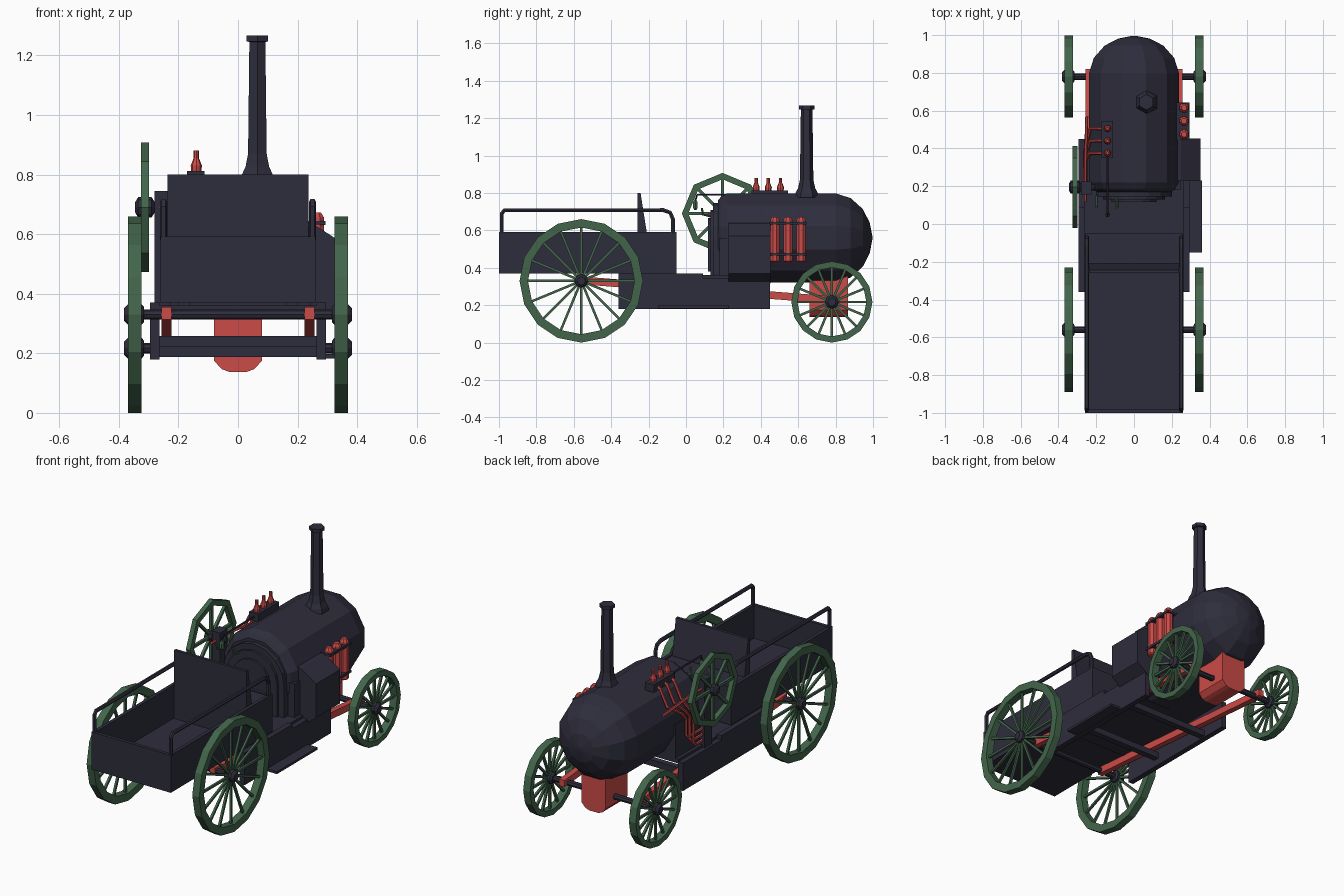
import bpy, bmesh
from math import sin, cos, pi
from mathutils import Vector, Matrix

if "Cube" in bpy.data.objects:
    bpy.data.objects.remove(bpy.data.objects["Cube"])


def mat(name, col):
    m = bpy.data.materials.new(name)
    m.diffuse_color = (*col, 1)
    m.use_nodes = True
    m.node_tree.nodes["Principled BSDF"].inputs["Base Color"].default_value = m.diffuse_color
    return m


IRON = mat("dark_iron", (0.027, 0.026, 0.045))
GREEN = mat("green_paint", (0.055, 0.13, 0.07))
RED = mat("red_paint", (0.6, 0.07, 0.065))


def finish(name, bm, m):
    bmesh.ops.recalc_face_normals(bm, faces=bm.faces)
    me = bpy.data.meshes.new(name)
    bm.to_mesh(me)
    bm.free()
    me.materials.append(m)
    ob = bpy.data.objects.new(name, me)
    bpy.context.collection.objects.link(ob)
    return ob


def box(name, x0, x1, y0, y1, z0, z1, m=IRON):
    bm = bmesh.new()
    bmesh.ops.create_cube(bm, size=1, matrix=Matrix.Translation(
        ((x0 + x1) / 2, (y0 + y1) / 2, (z0 + z1) / 2)) @ Matrix.Diagonal((x1 - x0, y1 - y0, z1 - z0, 1)))
    return finish(name, bm, m)


def prism(name, pts, axis, a, b, m=IRON):
    """Extrude a flat profile along axis: x takes (y,z) points, y takes (x,z) points."""
    put = {"x": lambda p, t: (t, p[0], p[1]), "y": lambda p, t: (p[0], t, p[1])}[axis]
    bm = bmesh.new()
    A = [bm.verts.new(put(p, a)) for p in pts]
    B = [bm.verts.new(put(p, b)) for p in pts]
    bm.faces.new(A)
    bm.faces.new(B)
    for i in range(len(pts)):
        j = (i + 1) % len(pts)
        bm.faces.new((A[i], A[j], B[j], B[i]))
    return finish(name, bm, m)


def revolve(bm, prof, axis, c, n, phase=0.0, closed=False):
    """Spin (along, radius) points round an axis through c."""
    c = Vector(c)
    rings = []
    for t, r in prof:
        ring = []
        for k in range(n):
            a = phase + 2 * pi * k / n
            u, v = r * cos(a), r * sin(a)
            ring.append(bm.verts.new(c + Vector({"x": (t, u, v), "y": (u, t, v), "z": (u, v, t)}[axis])))
        rings.append(ring)
    count = len(rings)
    for i in range(count if closed else count - 1):
        P, Q = rings[i], rings[(i + 1) % count]
        for k in range(n):
            l = (k + 1) % n
            bm.faces.new((P[k], P[l], Q[l], Q[k]))
    if not closed:
        bm.faces.new(rings[0])
        bm.faces.new(rings[-1])


def lathe(name, prof, axis, c, n, m=IRON, phase=0.0):
    bm = bmesh.new()
    revolve(bm, prof, axis, c, n, phase)
    return finish(name, bm, m)


def pipe(name, pts, r, m=IRON):
    cu = bpy.data.curves.new(name, "CURVE")
    cu.dimensions = "3D"
    cu.bevel_depth, cu.bevel_resolution, cu.use_fill_caps = r, 1, True
    s = cu.splines.new("POLY")
    s.points.add(len(pts) - 1)
    for p, co in zip(s.points, pts):
        p.co = (*co, 1)
    s.use_smooth = False
    cu.materials.append(m)
    ob = bpy.data.objects.new(name, cu)
    bpy.context.collection.objects.link(ob)
    return ob


def wheel(name, c, R, rim, w, sides, spokes, sw, phase=0.0):
    bm = bmesh.new()
    h = w / 2
    revolve(bm, [(-h, R), (h, R), (h, R - rim), (-h, R - rim)], "x", c, sides, phase, True)
    for k in range(spokes):
        M = Matrix.Translation(c) @ Matrix.Rotation(phase + 2 * pi * k / spokes, 4, "X") @ \
            Matrix.Translation((0, (R - rim / 2) / 2, 0)) @ Matrix.Diagonal((sw, R - rim / 2, sw, 1))
        bmesh.ops.create_cube(bm, size=1, matrix=M)
    return finish(name, bm, GREEN)


# road wheels, hubs and axles
for tag, y, z, R, rim in (("bed", -0.56, 0.33, 0.33, 0.045), ("boiler", 0.78, 0.217, 0.217, 0.033)):
    for side, s in (("left", -1), ("right", 1)):
        wheel(f"{tag}_wheel_{side}", (s * 0.346, y, z), R, rim, 0.045, 16, 16, 0.013)
        lathe(f"{tag}_hub_{side}", [(s * 0.315, 0.025), (s * 0.325, 0.036), (s * 0.368, 0.036),
              (s * 0.382, 0.022)], "x", (0, y, z), 8)
    lathe(f"{tag}_axle", [(-0.37, 0.017), (0.37, 0.017)], "x", (0, y, z), 8)

# red frame beams sloping between the axles, cross bars
for side, s in (("left", -1), ("right", 1)):
    prism(f"frame_beam_{side}", [(-0.58, 0.313), (-0.58, 0.355), (0.82, 0.245), (0.82, 0.205)],
          "x", s * 0.223, s * 0.257, RED)
for i, (y, z) in enumerate(((-0.12, 0.24), (0.28, 0.205))):
    box(f"cross_bar_{i}", -0.27, 0.27, y - 0.018, y + 0.018, z - 0.018, z + 0.018)

# chassis side plates, floor and step
for side, s in (("left", -1), ("right", 1)):
    prism(f"chassis_side_{side}", [(-0.36, 0.18), (-0.36, 0.37), (0.09, 0.37), (0.09, 0.345),
          (0.45, 0.345), (0.45, 0.18)], "x", s * 0.263, s * 0.295)
box("chassis_floor", -0.265, 0.265, -0.36, 0.45, 0.335, 0.36)
box("side_step", 0.29, 0.36, -0.15, 0.23, 0.183, 0.197)

# open cargo bed
box("bed_floor", -0.26, 0.26, -1.0, -0.05, 0.37, 0.395)
for side, s in (("left", -1), ("right", 1)):
    x0, x1 = sorted((s * 0.24, s * 0.26))
    box(f"bed_wall_{side}", x0, x1, -1.0, -0.05, 0.37, 0.592)
    x = s * 0.25
    pipe(f"bed_rail_{side}", [(x, -0.985, 0.58), (x, -0.985, 0.69), (x, -0.97, 0.708), (x, -0.12, 0.708),
         (x, -0.085, 0.695), (x, -0.07, 0.66), (x, -0.07, 0.58)], 0.012)
box("tailgate", -0.25, 0.25, -1.0, -0.98, 0.37, 0.592)
box("bed_front_wall", -0.25, 0.25, -0.07, -0.05, 0.37, 0.592)
box("seat", -0.25, 0.25, -0.24, -0.055, 0.56, 0.585)
prism("seat_back", [(-0.26, 0.39), (-0.21, 0.39), (-0.21, 0.59), (-0.243, 0.8), (-0.26, 0.8)],
      "x", -0.237, 0.237)

# boiler with domed end
BZ = 0.56
lathe("boiler", [(0.17, 0.205), (0.185, 0.225), (0.22, 0.246), (0.80, 0.246), (0.88, 0.22), (0.945, 0.16),
      (0.982, 0.085), (0.996, 0.012)], "y", (0, 0, BZ), 12, phase=pi / 12)


# arched firebox end in steps
def arch(name, r, y0, y1, foot):
    pts = [(r * cos(pi * k / 8), 0.545 + r * sin(pi * k / 8)) for k in range(9)]
    prism(name, [(r, foot)] + pts + [(-r, foot)], "y", y0, y1)


arch("firebox_outer", 0.20, 0.145, 0.25, 0.35)
arch("firebox_middle", 0.165, 0.13, 0.2, 0.35)
arch("firebox_door", 0.12, 0.117, 0.2, 0.38)
box("firebox_base", -0.245, 0.245, 0.18, 0.45, 0.335, 0.56)

# side box with sloped lid, on the right
prism("side_box", [(0.22, 0.64), (0.25, 0.635), (0.352, 0.57), (0.352, 0.37), (0.28, 0.315), (0.22, 0.315)],
      "y", 0.228, 0.452)

# red cylinders with straps
for i, y in enumerate((0.475, 0.545, 0.615)):
    lathe(f"pressure_cylinder_{i}", [(0.43, 0.02), (0.437, 0.026), (0.655, 0.026), (0.672, 0.015)],
          "z", (0.265, y, 0), 8, RED, pi / 8)
for i, z in enumerate((0.465, 0.63)):
    box(f"cylinder_strap_{i}", 0.20, 0.293, 0.447, 0.643, z, z + 0.014)

# red tank hanging below the boiler
tank = [(-0.08, 0.36), (-0.08, 0.175), (-0.055, 0.147), (-0.03, 0.138),
        (0.03, 0.138), (0.055, 0.147), (0.08, 0.175), (0.08, 0.36)]
prism("water_tank", tank, "y", 0.66, 0.865, RED)

# chimney
lathe("chimney", [(0.775, 0.066), (0.80, 0.06), (0.825, 0.046), (0.87, 0.036), (1.245, 0.031), (1.247, 0.042),
      (1.267, 0.042)], "z", (0.065, 0.645, 0), 6, phase=pi / 6)

# whistles on a manifold with pull rod
box("whistle_manifold", -0.172, -0.112, 0.35, 0.545, 0.765, 0.812)
for i, y in enumerate((0.375, 0.44, 0.505)):
    lathe(f"whistle_{i}", [(0.805, 0.016), (0.83, 0.019), (0.855, 0.009), (0.88, 0.009)],
          "z", (-0.14, y, 0), 8, RED)
    # red pipe down the boiler flank, turning along the chassis
    z, e = 0.385 + 0.035 * i, y - 0.07 - 0.03 * i
    pipe(f"whistle_pipe_{i}", [(-0.14, y, 0.80), (-0.185, y, 0.775), (-0.232, y, 0.68), (-0.258, e + 0.03, 0.61),
         (-0.262, e, 0.57), (-0.262, e, z + 0.02), (-0.262, e - 0.02, z), (-0.262, 0.20, z)], 0.009, RED)
pipe("pull_rod", [(-0.14, 0.36, 0.79), (-0.14, 0.06, 0.79), (-0.14, 0.05, 0.76)], 0.006)
lathe("pull_handle", [(0.71, 0.008), (0.72, 0.014), (0.75, 0.014), (0.765, 0.006)], "z", (-0.14, 0.05, 0), 6, GREEN)
pipe("control_rod", [(-0.258, 0.12, 0.69), (-0.258, 0.3, 0.69), (-0.25, 0.57, 0.66)], 0.008, RED)

# control levers by the firebox
for i, x in enumerate((-0.2, -0.09)):
    pipe(f"lever_{i}", [(x, 0.15, 0.67), (x, 0.09, 0.685), (x, 0.085, 0.72)], 0.007, GREEN)

# flywheel on its post, left
wheel("flywheel", (-0.312, 0.195, 0.69), 0.217, 0.034, 0.028, 8, 8, 0.016)
lathe("flywheel_hub", [(-0.345, 0.018), (-0.335, 0.034), (-0.29, 0.034), (-0.28, 0.018), (-0.21, 0.018)],
      "x", (0, 0.195, 0.69), 8)
box("flywheel_post", -0.28, -0.225, 0.155, 0.225, 0.34, 0.745)
